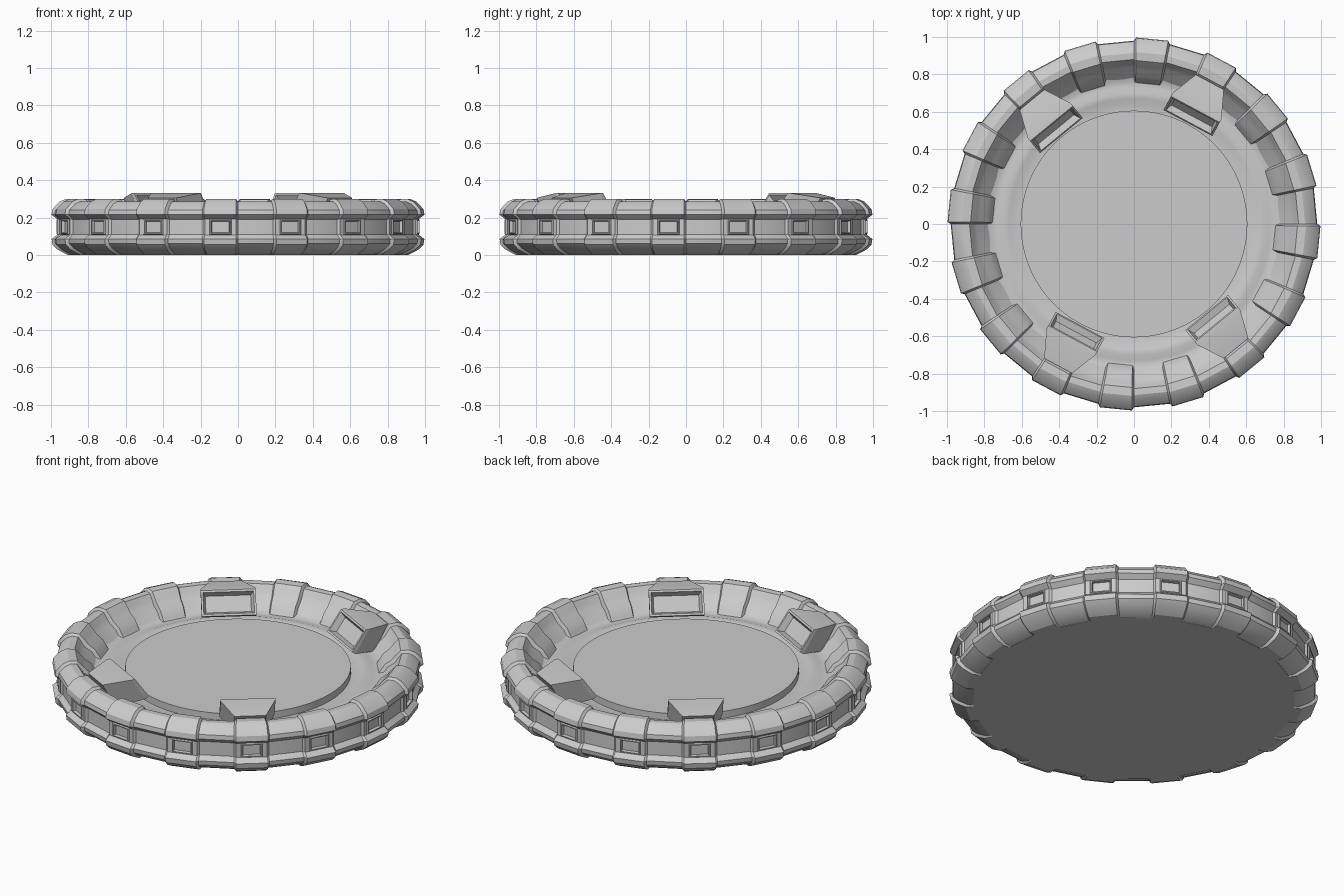
import bpy, bmesh, math
from mathutils import Vector

if "Cube" in bpy.data.objects:
    bpy.data.objects.remove(bpy.data.objects["Cube"])

STEP = math.radians(11.25)

# Ring cross-sections as (radius, height), from underside, over the rim, to the inner foot
PLATE = [(0.865, 0), (0.91, 0), (0.965, 0.028), (0.993, 0.055), (0.998, 0.085),
         (0.968, 0.108), (0.968, 0.192), (0.998, 0.215), (0.993, 0.245),
         (0.955, 0.285), (0.92, 0.30), (0.875, 0.297), (0.845, 0.265),
         (0.825, 0.24), (0.79, 0.215), (0.768, 0.18), (0.755, 0.160)]
BASE = [(0.865, 0.002), (0.90, 0.010), (0.95, 0.036), (0.976, 0.06), (0.98, 0.085),
        (0.955, 0.11), (0.955, 0.19), (0.98, 0.215), (0.976, 0.24),
        (0.943, 0.273), (0.915, 0.286), (0.88, 0.284), (0.862, 0.258),
        (0.842, 0.228), (0.805, 0.203), (0.783, 0.172), (0.765, 0.160)]


def section(prof, a):
    return [Vector((r * math.cos(a), r * math.sin(a), z)) for r, z in prof]


def finish(bm, name, angle=30):
    bmesh.ops.remove_doubles(bm, verts=bm.verts[:], dist=1e-5)
    bmesh.ops.recalc_face_normals(bm, faces=bm.faces[:])
    me = bpy.data.meshes.new(name)
    bm.to_mesh(me)
    bm.free()
    ob = bpy.data.objects.new(name, me)
    bpy.context.collection.objects.link(ob)
    bpy.ops.object.select_all(action='DESELECT')
    ob.select_set(True)
    bpy.context.view_layer.objects.active = ob
    bpy.ops.object.shade_smooth_by_angle(angle=math.radians(angle))
    return ob


def revolve(name, prof, n, angle=30):
    bm = bmesh.new()
    cols = [[bm.verts.new(p) for p in section(prof, 2 * math.pi * i / n)] for i in range(n)]
    for i in range(n):
        a, b = cols[i], cols[(i + 1) % n]
        for j in range(len(prof) - 1):
            bm.faces.new((a[j], b[j], b[j + 1], a[j + 1]))
    return finish(bm, name, angle)


# Faceted ring body with closed underside
revolve("ring_body", [(0, 0.0), (0.865, 0)] + BASE + [(0.72, 0.155)], 32, 25)

# Smooth dished floor and raised centre disc
revolve("dished_floor", [(0.79, 0.175), (0.76, 0.163), (0.73, 0.163), (0.70, 0.172),
                         (0.67, 0.168), (0.645, 0.160), (0.60, 0.158), (0, 0.158)], 96)
revolve("centre_disc", [(0.606, 0.15), (0.606, 0.199), (0.0, 0.199)], 96)


# Raised rim plates with a recessed window on every second facet
def rim_plate(k):
    a0 = (2 * k - 1) * STEP
    a1 = a0 + STEP
    lo, hi = section(PLATE, a0), section(PLATE, a1)
    blo, bhi = section(BASE, a0), section(BASE, a1)
    bm = bmesh.new()
    cols = []
    for t, raised in ((0, False), (0.06, True), (0.19, True), (0.81, True), (0.94, True), (1, False)):
        p, q = (lo, hi) if raised else (blo, bhi)
        cols.append([bm.verts.new(u.lerp(v, t)) for u, v in zip(p, q)])
    window = None
    for i in range(5):
        a, b = cols[i], cols[i + 1]
        for j in range(len(PLATE) - 1):
            f = bm.faces.new((a[j], b[j], b[j + 1], a[j + 1]))
            if i == 2 and j == 5:
                window = f
    bmesh.ops.recalc_face_normals(bm, faces=bm.faces[:])
    mid = (a0 + a1) / 2
    if window.normal.dot(Vector((math.cos(mid), math.sin(mid), 0))) < 0:
        bmesh.ops.reverse_faces(bm, faces=bm.faces[:])
    bmesh.ops.inset_individual(bm, faces=[window], thickness=0.006, depth=0.007)
    bmesh.ops.inset_individual(bm, faces=[window], thickness=0.008, depth=0)
    bmesh.ops.inset_individual(bm, faces=[window], thickness=0.004, depth=-0.03)
    # Keep the recess floor in front of the ring body
    for v in window.verts:
        r = math.hypot(v.co.x, v.co.y)
        if r < 0.954:
            v.co.x *= 0.954 / r
            v.co.y *= 0.954 / r
    finish(bm, f"rim_plate_{k:02d}", 25)


for k in range(16):
    rim_plate(k)


# Flared lamp housings with a recessed face looking inward
def lamp(k):
    bm = bmesh.new()
    rings = [
        (0.148, (0.612, 0.215), (0.695, 0.33)),   # front frame
        (0.148, (0.632, 0.200), (0.715, 0.33)),   # back of the frame
        (0.085, (0.780, 0.160), (0.860, 0.305)),  # neck meeting the rim
    ]
    loops = []
    for w, (r0, z0), (r1, z1) in rings:
        loops.append([bm.verts.new(c) for c in
                      ((r0, -w, z0), (r0, w, z0), (r1, w, z1), (r1, -w, z1))])
    for a, b in zip(loops, loops[1:]):
        for i in range(4):
            bm.faces.new((a[i], a[(i + 1) % 4], b[(i + 1) % 4], b[i]))
    face = bm.faces.new(loops[0])
    bm.faces.new(loops[-1])
    bmesh.ops.recalc_face_normals(bm, faces=bm.faces[:])
    bmesh.ops.inset_individual(bm, faces=[face], thickness=0.016, depth=0)
    bmesh.ops.inset_individual(bm, faces=[face], thickness=0.02, depth=-0.035)
    ob = finish(bm, f"lamp_{k}", 20)
    ob.rotation_euler.z = (2 * k - 0.5) * STEP


for k in (3, 6, 11, 14):
    lamp(k)
